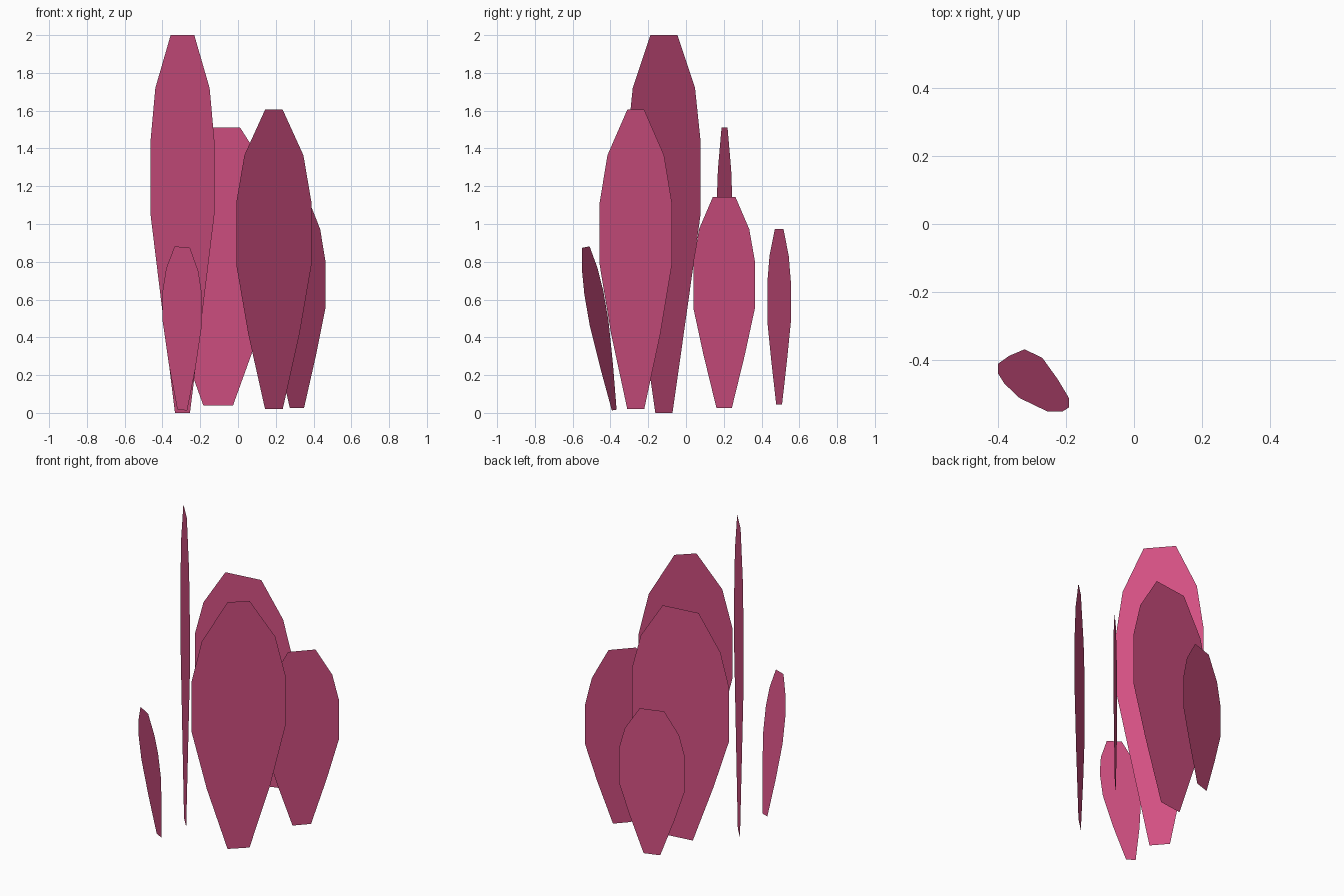
import bpy
import bmesh
from mathutils import Vector

if "Cube" in bpy.data.objects:
    bpy.data.objects.remove(bpy.data.objects["Cube"])

# One pink for all petals
pink = bpy.data.materials.new("petal pink")
pink.diffuse_color = (0.645, 0.08, 0.223, 1.0)
pink.use_nodes = True
pink.node_tree.nodes["Principled BSDF"].inputs["Base Color"].default_value = pink.diffuse_color

# Petal outline: (height fraction, width fraction) from base to tip
BROAD = [(0, .25), (.255, .68), (.47, 1), (.70, 1), (.848, .82), (1, .37)]
POINTED = [(0, .235), (.25, .68), (.482, 1), (.69, 1), (.848, .785), (1, .235)]
TALL = [(0, .235), (.27, .63), (.525, 1), (.72, 1), (.86, .85), (1, .37)]
LEANING = [(0, .25), (.27, .68), (.535, 1), (.72, 1), (.86, .82), (1, .39)]


def petal(name, base, tip, half, profile):
    """Flat twelve-sided sheet around the line base-tip, half = half-width vector."""
    base, tip, half = Vector(base), Vector(tip), Vector(half)
    right = [base.lerp(tip, t) + half * w for t, w in profile]
    left = [base.lerp(tip, t) - half * w for t, w in profile]
    bm = bmesh.new()
    bm.faces.new([bm.verts.new(p) for p in right + left[::-1]])
    mesh = bpy.data.meshes.new(name)
    bm.to_mesh(mesh)
    bm.free()
    mesh.materials.append(pink)
    obj = bpy.data.objects.new(name, mesh)
    bpy.context.collection.objects.link(obj)


# Upright petals: name, centre x/y, z range, half-width x/y, outline
UPRIGHT = [
    ("tall_left_petal", (-.294, -.117), (0, 2.0), (.169, -.194), TALL),
    ("back_centre_petal", (-.105, .204), (.04, 1.51), (.315, .043), BROAD),
    ("front_right_petal", (.19, -.266), (.02, 1.605), (.199, .191), POINTED),
    ("right_petal", (.312, .202), (.025, 1.143), (.15, .162), BROAD),
    ("small_back_petal", (-.103, .493), (.045, .973), (.192, .062), BROAD),
]
for name, (x, y), (z0, z1), (hx, hy), profile in UPRIGHT:
    petal(name, (x, y, z0), (x, y, z1), (hx, hy, 0), profile)

# Small petal leaning outwards at the front left
petal("small_leaning_petal", (-.295, -.38, .015), (-.295, -.53, .878),
      (.104, -.05, -.01), LEANING)
